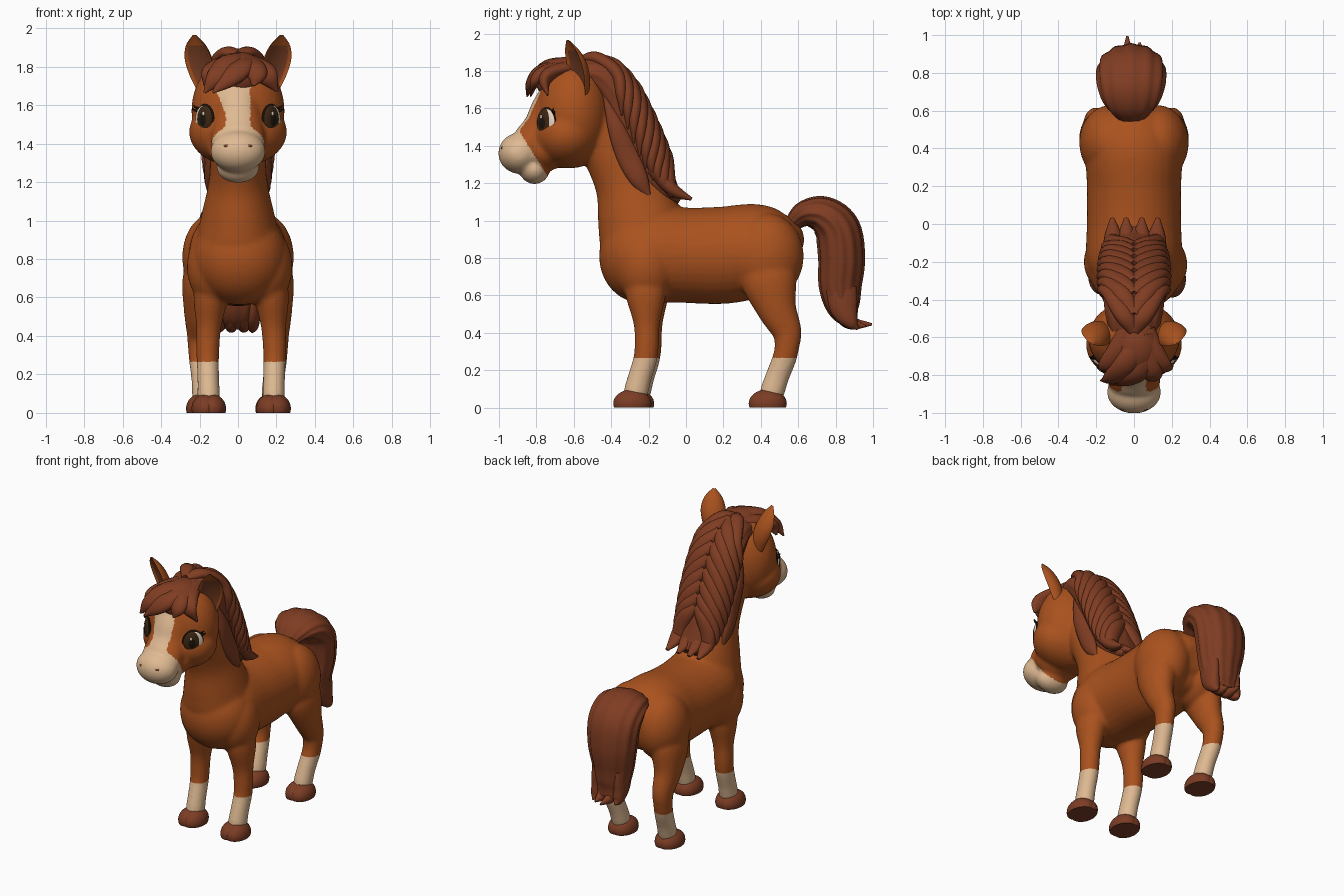
import bpy
import bmesh
import math
from mathutils import Vector, Matrix, Euler

if "Cube" in bpy.data.objects:
    bpy.data.objects.remove(bpy.data.objects["Cube"])

X_AXIS = Vector((1, 0, 0))
Z_AXIS = Vector((0, 0, 1))


def make_material(name, rgb):
    mat = bpy.data.materials.new(name)
    mat.use_nodes = True
    mat.diffuse_color = (*rgb, 1)
    mat.node_tree.nodes["Principled BSDF"].inputs["Base Color"].default_value = (*rgb, 1)
    return mat


COAT = make_material("chestnut coat", (0.4, 0.084, 0.013))
HAIR = make_material("dark red hair", (0.215, 0.046, 0.016))
HOOF = make_material("hoof brown", (0.2, 0.046, 0.018))
CREAM = make_material("cream", (0.74, 0.49, 0.29))
INNER = make_material("inner ear brown", (0.2, 0.052, 0.018))
BLACK = make_material("eye black", (0.012, 0.007, 0.004))
IRIS = make_material("iris brown", (0.045, 0.019, 0.006))
WHITE = make_material("eye white", (0.8, 0.66, 0.52))


def spline(stations, steps=6):
    """Smooth curve through stations of x, y, z, side radius, depth radius."""
    p = [Vector(s) for s in stations]
    p = [2 * p[0] - p[1]] + p + [2 * p[-1] - p[-2]]
    out = []
    for a, b, c, d in zip(p, p[1:], p[2:], p[3:]):
        for k in range(steps):
            t = k / steps
            out.append(0.5 * (2 * b + (c - a) * t + (2 * a - 5 * b + 4 * c - d) * t * t
                              + (3 * b - a - 3 * c + d) * t ** 3))
    return out + [p[-2]]


def frames(samples, hint=X_AXIS):
    """Centre, side vector, depth vector and radii at each sample."""
    pts = [Vector(s[:3]) for s in samples]
    for i, s in enumerate(samples):
        tangent = (pts[min(i + 1, len(pts) - 1)] - pts[max(i - 1, 0)]).normalized()
        side = (hint - tangent * hint.dot(tangent)).normalized()
        yield pts[i], side, side.cross(tangent), max(s[3], 0.003), max(s[4], 0.003)


def bridge(bm, rings):
    faces = []
    for a, b in zip(rings, rings[1:]):
        for k in range(len(a)):
            j = (k + 1) % len(a)
            faces.append((k, bm.faces.new((a[k], a[j], b[j], b[k]))))
    bm.faces.new(rings[0])
    bm.faces.new(rings[-1])
    return faces


def tube(bm, stations, sides=20, groove=0, lobes=10, hint=X_AXIS):
    rings = []
    for c, side, depth, rs, rd in frames(spline(stations), hint):
        ring = []
        for k in range(sides):
            a = math.tau * k / sides
            g = 1 + groove * math.cos(lobes * a)
            ring.append(bm.verts.new(c + side * (rs * g * math.cos(a)) + depth * (rd * g * math.sin(a))))
        rings.append(ring)
    bridge(bm, rings)


def mid(stations):
    return [(0, *s) for s in stations]


def flip(stations, s, dx=0, dy=0):
    return [(s * p[0] + dx, p[1] + dy, *p[2:]) for p in stations]


def ball(bm, loc, size, turn=0):
    m = Matrix.LocRotScale(Vector(loc), Euler((0, 0, turn)), Vector(size))
    bmesh.ops.create_uvsphere(bm, u_segments=32, v_segments=20, radius=1, matrix=m)


def finish(name, bm, *mats):
    bmesh.ops.recalc_face_normals(bm, faces=bm.faces)
    mesh = bpy.data.meshes.new(name)
    bm.to_mesh(mesh)
    bm.free()
    for m in mats:
        mesh.materials.append(m)
    smooth(mesh)
    obj = bpy.data.objects.new(name, mesh)
    bpy.context.scene.collection.objects.link(obj)
    return obj


def smooth(mesh):
    mesh.polygons.foreach_set("use_smooth", [True] * len(mesh.polygons))
    mesh.set_sharp_from_angle(angle=math.radians(55))


# The right foreleg stands slightly inward and behind the left one
SIDES = ((1, "left", .005, 0), (-1, "right", .028, .015))

# Body: torso, neck, head and legs, fused into one skin
bm = bmesh.new()
ball(bm, (.01, -.24, .81), (.245, .225, .25))
tube(bm, mid([(-.3, .82, .2, .2), (-.2, .825, .252, .26), (0, .815, .25, .255),
              (.2, .815, .25, .26), (.38, .84, .255, .25), (.5, .835, .22, .21),
              (.57, .83, .17, .16), (.615, .82, .08, .08)]), 32)
tube(bm, mid([(-.22, .8, .19, .19), (-.225, .9, .215, .235), (-.255, 1.03, .19, .222),
              (-.31, 1.2, .152, .18), (-.39, 1.36, .143, .16), (-.5, 1.55, .14, .15)]), 32)
ball(bm, (0, -.605, 1.57), (.243, .2, .29))
ball(bm, (0, -.64, 1.46), (.255, .19, .18))
tube(bm, mid([(-.66, 1.72, .12, .09), (-.735, 1.6, .115, .092), (-.77, 1.5, .13, .1),
              (-.83, 1.41, .14, .108), (-.89, 1.37, .12, .09)]), 32)
ball(bm, (0, -.75, 1.38), (.16, .12, .115))
ball(bm, (0, -.89, 1.36), (.144, .114, .11))
ball(bm, (0, -.81, 1.275), (.112, .082, .08))
front_leg = [(.15, -.22, .72, .09, .11), (.17, -.215, .6, .09, .108),
             (.18, -.21, .45, .066, .071), (.185, -.21, .34, .061, .066), (.185, -.218, .26, .058, .064),
             (.182, -.248, .16, .057, .064), (.18, -.268, .08, .059, .066), (.18, -.27, .04, .05, .055)]
back_leg = [(.165, .43, .78, .1, .14), (.185, .447, .67, .106, .148),
            (.2, .485, .53, .082, .108), (.2, .538, .41, .066, .081), (.2, .54, .33, .06, .067),
            (.195, .525, .26, .058, .065), (.185, .49, .17, .057, .064), (.18, .46, .08, .059, .066),
            (.18, .455, .04, .05, .055)]
for s, side, dx, dy in SIDES:
    ball(bm, (s * .13 + dx / 2, -.215 + dy, .76), (.15, .165, .21))
    tube(bm, flip(front_leg, s, dx, dy), 24)
    ball(bm, (s * .125, .43, .81), (.165, .2, .23))
    tube(bm, flip(back_leg, s), 24)
body = finish("body", bm, COAT, CREAM)
remesh = body.modifiers.new("fuse", "REMESH")
remesh.mode = "VOXEL"
remesh.voxel_size = 0.009
relax = body.modifiers.new("relax", "SMOOTH")
relax.iterations = 22
skin = bpy.data.meshes.new_from_object(body.evaluated_get(bpy.context.evaluated_depsgraph_get()))
body.modifiers.clear()
body.data = skin
skin.materials.clear()
skin.materials.append(COAT)
skin.materials.append(CREAM)
smooth(skin)


# Cream socks, muzzle and blaze
def is_cream(c):
    if c.z < 0.268:
        return True
    if c.z > 1.1 and c.y < min(-0.74, -0.88 + (1.46 - c.z) * 0.63):
        return True
    half = 0.063 + max(0, 1.5 - c.z) * 0.6
    if c.x < 0:
        half += max(0, c.z - 1.55) * 0.4
    return 1.4 < c.z < 1.78 and c.y < -0.7 and abs(c.x) < half


for poly in skin.polygons:
    poly.material_index = int(is_cream(poly.center))

# Hooves: two close toes each, flat underneath
for s, side, dx, dy in SIDES:
    for end, x, y in (("front", s * .18 + dx, -.287 + dy), ("back", s * .18, .437)):
        bm = bmesh.new()
        for toe in (1, -1):
            ball(bm, (x + toe * .016, y, .022), (.074, .102, .076), toe * 0.06)
        for v in bm.verts:
            v.co.z = max(v.co.z, 0)
        finish(f"{end}_{side}_hoof", bm, HOOF)

# Ears, cupped with a darker inside
for s, side, _, _ in SIDES:
    bm = bmesh.new()
    facing = Vector((s * .5, -.866, 0))
    across = Vector((.866, s * .5, 0))
    rings = []
    for p in spline([(s * .165, -.57, 1.67, .055, .05), (s * .19, -.585, 1.76, .076, .07),
                     (s * .21, -.602, 1.84, .08, .07), (s * .222, -.62, 1.91, .058, .048),
                     (s * .227, -.635, 1.965, .01, .01)]):
        ring = []
        for k in range(24):
            a = math.tau * (k + 0.5) / 24
            bulge = math.sin(a) if k < 12 else -0.4 * math.sin(a)
            ring.append(bm.verts.new(Vector(p[:3]) + across * p[3] * math.cos(a) - facing * p[4] * bulge))
        rings.append(ring)
    for k, f in bridge(bm, rings):
        f.material_index = int(14 <= k <= 20 and f.calc_center_median().z < 1.91)
    finish(f"{side}_ear", bm, COAT, INNER)

# Eyes with lid line, iris, pupil, glint and lashes
layers = (("lid", BLACK, 0, 0, 0, (.069, .016, .081)), ("eyeball", WHITE, .003, .004, 0, (.062, .019, .073)),
          ("iris", IRIS, -.006, .006, .001, (.056, .022, .072)),
          ("pupil", BLACK, -.008, .008, 0, (.038, .0225, .052)),
          ("glint", WHITE, -.016, .026, .03, (.008, .005, .011)))
for s, side, _, _ in SIDES:
    turn = s * 0.8
    tangent = Vector((s * math.cos(turn), s * math.sin(turn), 0))
    outward = Vector((math.sin(turn), -math.cos(turn), 0))
    centre = Vector((s * .172, -.745, 1.525))
    for name, mat, along, out, up, size in layers:
        bm = bmesh.new()
        ball(bm, centre + tangent * along + outward * out + Z_AXIS * up, size, turn)
        finish(f"{side}_{name}", bm, mat)
    bm = bmesh.new()
    for along, up in ((.044, .058), (.054, .044)):
        a = centre + tangent * along + Z_AXIS * up
        b = a + tangent * .014 + outward * .012 + Z_AXIS * .006
        c = b + tangent * .008 + outward * .006 + Z_AXIS * .01
        tube(bm, [(*a, .006, .005), (*b, .005, .004), (*c, .002, .002)], 8)
    finish(f"{side}_lashes", bm, BLACK)
    bm = bmesh.new()
    ball(bm, (s * .062, -.98, 1.388), (.014, .009, .009), s * .4)
    finish(f"{side}_nostril", bm, INNER)

# Mouth line
bm = bmesh.new()
lip = [(.07, -.872, 1.27), (.04, -.885, 1.261), (0, -.89, 1.256), (-.04, -.885, 1.261), (-.07, -.872, 1.27)]
tube(bm, [(*p, .005, .005) for p in lip], 8, hint=Z_AXIS)
finish("mouth", bm, INNER)

# Mane: a grooved core with overlapping locks on both sides
bm = bmesh.new()
mane = mid([(-.6, 1.775, .12, .07), (-.47, 1.78, .15, .095), (-.375, 1.685, .16, .108), (-.305, 1.55, .165, .113),
            (-.24, 1.4, .162, .115), (-.18, 1.27, .15, .105), (-.1, 1.165, .125, .065), (-.03, 1.11, .07, .028)])
tube(bm, mane, 48, 0.02, 12)
core = list(frames(spline(mane)))
outer = 1 if core[20][2].y > 0 else -1
for s in (1, -1):
    for start in range(2, 27, 3):
        lock = []
        for step, angle, r in ((0, 0, .03), (3, .4, .05), (7, .85, .054), (11, 1.4, .042), (15, 1.85, .005)):
            c, across, depth, rs, rd = core[min(start + step, 39)]
            p = c + across * (s * rs * .97 * math.sin(angle)) + depth * (outer * rd * math.cos(angle))
            lock.append((*p, r, r * 0.7))
        tube(bm, lock, 14)
    tube(bm, flip([(.12, -.44, 1.68, .006, .006), (.145, -.375, 1.5, .026, .045), (.142, -.315, 1.35, .03, .06),
                   (.148, -.25, 1.22, .028, .05), (.145, -.19, 1.12, .005, .005)], s), 14)
for x in (-.11, -.04, .04, .12):
    tube(bm, [(x, -.18, 1.28, .05, .04), (x, -.07, 1.165, .048, .036), (x * 1.05, .03, 1.115, .012, .009)], 14)
finish("mane", bm, HAIR)

# Forelock swept over the brow
bm = bmesh.new()
ball(bm, (.015, -.64, 1.75), (.135, .165, .125))
sweeps = (((.06, -.53, 1.83), (-.03, -.72, 1.83), (-.11, -.81, 1.75), (-.175, -.83, 1.665)),
          ((.05, -.58, 1.835), (.03, -.755, 1.805), (-.04, -.82, 1.745), (-.13, -.85, 1.665)),
          ((.06, -.56, 1.83), (.11, -.7, 1.8), (.155, -.755, 1.75), (.205, -.74, 1.67)),
          ((-.02, -.53, 1.83), (-.08, -.67, 1.81), (-.14, -.75, 1.76), (-.175, -.75, 1.7)),
          ((.06, -.58, 1.835), (.08, -.74, 1.8), (.095, -.8, 1.755), (.08, -.83, 1.7)))
for path in sweeps:
    tube(bm, [(*p, r, r * .6) for p, r in zip(path, (.05, .062, .055, .006))], 16)
finish("forelock", bm, HAIR)

# Tail: arched grooved plume ending in separate tips
bm = bmesh.new()
tube(bm, [(-.015, *p) for p in ((.56, .98, .07, .04), (.635, 1.035, .14, .07), (.73, 1.03, .175, .1),
                                (.81, .95, .18, .12), (.832, .8, .168, .122), (.825, .65, .14, .112),
                                (.845, .53, .115, .085), (.885, .45, .075, .035))], 60, 0.03, 12)
for x, y, z in ((-.095, .92, .43), (-.035, .995, .445), (.03, .96, .435), (.075, .92, .42)):
    tube(bm, [(x, .83, .64, .04, .085), (x, .845, .53, .04, .075), (x, .885, .455, .034, .04),
              (x, y, z, .006, .006)], 14)
finish("tail", bm, HAIR)
